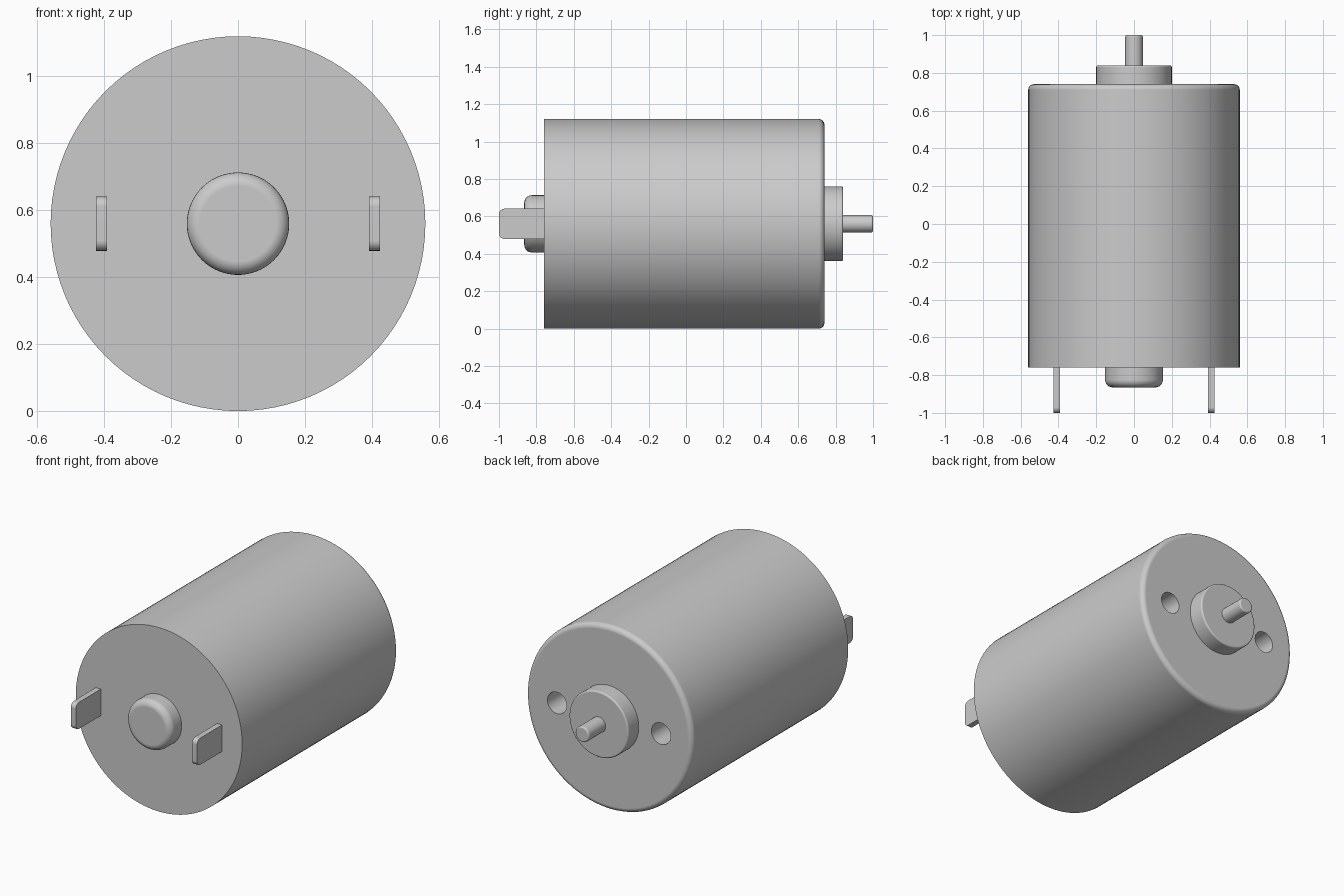
import bpy, bmesh, math
from mathutils import Matrix, Vector

if "Cube" in bpy.data.objects:
    bpy.data.objects.remove(bpy.data.objects["Cube"], do_unlink=True)

AXIS_Z = 0.56      # height of the motor's axis
SEGMENTS = 96

metal = bpy.data.materials.new("grey_metal")
metal.use_nodes = True
grey = (0.6, 0.6, 0.6, 1)
metal.diffuse_color = grey
metal.node_tree.nodes["Principled BSDF"].inputs["Base Color"].default_value = grey


def make_object(name, bm):
    bmesh.ops.recalc_face_normals(bm, faces=bm.faces)
    mesh = bpy.data.meshes.new(name)
    bm.to_mesh(mesh)
    bm.free()
    mesh.materials.append(metal)
    obj = bpy.data.objects.new(name, mesh)
    bpy.context.collection.objects.link(obj)
    return obj


def activate(obj):
    bpy.ops.object.select_all(action="DESELECT")
    obj.select_set(True)
    bpy.context.view_layer.objects.active = obj


def smooth(obj):
    activate(obj)
    bpy.ops.object.shade_smooth_by_angle(angle=math.radians(35))
    mod = obj.modifiers.new("flat_caps", "WEIGHTED_NORMAL")
    mod.keep_sharp = True


def cylinder(name, radius, y0, y1, round0=0, round1=0, x=0):
    """Closed cylinder along y, with optional rounded rims at either end."""
    profile = []
    for y, r, inward in ((y0, round0, 1), (y1, round1, -1)):
        steps = 6 if r else 0
        arc = []
        for i in range(steps + 1):
            a = math.pi / 2 * i / max(steps, 1)
            arc.append((radius - r + r * math.sin(a), y + inward * r * (1 - math.cos(a))))
        profile += arc if inward > 0 else arc[::-1]
    bm = bmesh.new()
    rings = []
    for r, y in profile:
        rings.append([bm.verts.new((x + r * math.cos(t), y, AXIS_Z + r * math.sin(t)))
                      for t in (2 * math.pi * k / SEGMENTS for k in range(SEGMENTS))])
    for a, b in zip(rings, rings[1:]):
        for k in range(SEGMENTS):
            n = (k + 1) % SEGMENTS
            bm.faces.new((a[k], a[n], b[n], b[k]))
    bm.faces.new(rings[0])
    bm.faces.new(rings[-1])
    return make_object(name, bm)


# Motor can, rounded at the shaft end, with two blind mounting holes
can = cylinder("motor_can", 0.56, -0.76, 0.74, round1=0.03)
for side in (-1, 1):
    cutter = cylinder("hole_cutter", 0.065, 0.56, 0.8, x=side * 0.35)
    cutter.hide_render = True
    cut = can.modifiers.new("mounting_hole", "BOOLEAN")
    cut.object = cutter
    cut.operation = "DIFFERENCE"
    cut.solver = "EXACT"
    activate(can)
    bpy.ops.object.modifier_apply(modifier=cut.name)
    bpy.data.objects.remove(cutter, do_unlink=True)
smooth(can)

# Bearings and shaft
smooth(cylinder("rear_bearing", 0.2, 0.73, 0.84, round1=0.01))
smooth(cylinder("shaft", 0.047, 0.82, 1.0, round1=0.01))
smooth(cylinder("front_bearing", 0.153, -0.865, -0.75, round0=0.04))

# Terminal tabs with rounded outer corners
for side, name in ((1, "left_terminal"), (-1, "right_terminal")):
    bm = bmesh.new()
    bmesh.ops.create_cube(bm, size=1, matrix=Matrix.Translation(Vector((side * 0.408, -0.875, AXIS_Z)))
                          @ Matrix.Diagonal((0.034, 0.25, 0.162, 1)))
    corners = [e for e in bm.edges if all(v.co.y < -0.9 for v in e.verts)
               and abs(e.verts[0].co.x - e.verts[1].co.x) > 0.01]
    bmesh.ops.bevel(bm, geom=corners, offset=0.03, segments=6, profile=0.5, affect="EDGES")
    smooth(make_object(name, bm))
